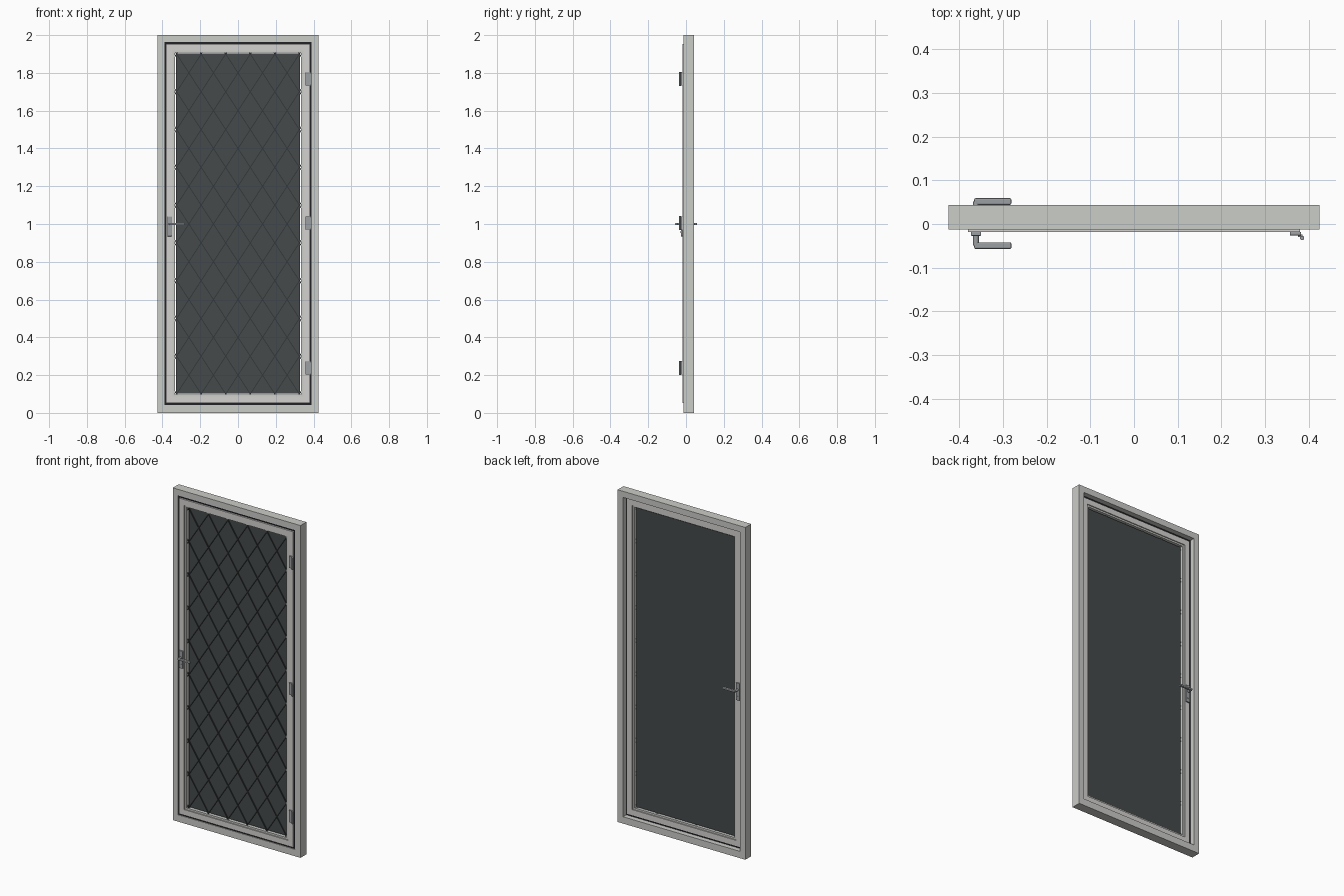
import bpy, bmesh, math
from mathutils import Vector, Matrix

if "Cube" in bpy.data.objects:
    bpy.data.objects.remove(bpy.data.objects["Cube"])


def material(name, rgb):
    m = bpy.data.materials.new(name)
    m.diffuse_color = (*rgb, 1)
    m.use_nodes = True
    m.node_tree.nodes["Principled BSDF"].inputs["Base Color"].default_value = m.diffuse_color
    return m


PAINT = material("painted_metal", (0.60, 0.61, 0.58))
LEAF = material("leaf_metal", (0.66, 0.65, 0.63))
STEEL = material("steel", (0.33, 0.35, 0.36))
RUBBER = material("rubber", (0.015, 0.015, 0.02))
MESH = material("screen_mesh", (0.06, 0.068, 0.07))
GRILLE = material("grille_metal", (0.035, 0.04, 0.042))


def finish(name, bm, mat, bevel=0):
    bmesh.ops.recalc_face_normals(bm, faces=bm.faces)
    me = bpy.data.meshes.new(name)
    bm.to_mesh(me)
    bm.free()
    ob = bpy.data.objects.new(name, me)
    bpy.context.collection.objects.link(ob)
    me.materials.append(mat)
    if bevel:
        mod = ob.modifiers.new("bevel", 'BEVEL')
        mod.width, mod.segments = bevel, 2
    return ob


def box(name, lo, hi, mat, bevel=0):
    bm = bmesh.new()
    lo, hi = Vector(lo), Vector(hi)
    bmesh.ops.create_cube(bm, size=1, matrix=Matrix.Translation((lo + hi) / 2) @ Matrix.Diagonal((*(hi - lo), 1)))
    return finish(name, bm, mat, bevel)


def ring(name, outer, inner, y0, y1, mat):
    """Mitred rectangular frame; outer and inner are (half width, bottom, top)."""
    bm = bmesh.new()
    loops = []
    for (w, b, t), y in ((outer, y0), (inner, y0), (inner, y1), (outer, y1)):
        loops.append([bm.verts.new((x, y, z)) for x, z in ((-w, b), (w, b), (w, t), (-w, t))])
    for i in range(4):
        a, c = loops[i], loops[(i + 1) % 4]
        for k in range(4):
            n = (k + 1) % 4
            bm.faces.new((a[k], a[n], c[n], c[k]))
    return finish(name, bm, mat)


def rod(name, p, q, r, mat, sides=20):
    p, q = Vector(p), Vector(q)
    bm = bmesh.new()
    rot = (q - p).to_track_quat('Z', 'Y').to_matrix().to_4x4()
    bmesh.ops.create_cone(bm, cap_ends=True, segments=sides, radius1=r, radius2=r,
                          depth=(q - p).length, matrix=Matrix.Translation((p + q) / 2) @ rot)
    for f in bm.faces:
        f.smooth = len(f.verts) == 4
    return finish(name, bm, mat)


# Fixed frame, dark seal, moving leaf and its inner bead
ring("outer_frame", (0.425, 0, 2), (0.389, 0.041, 1.963), -0.013, 0.043, PAINT)
ring("rubber_seal", (0.389, 0.041, 1.963), (0.380, 0.052, 1.952), -0.008, 0.012, RUBBER)
ring("door_leaf", (0.380, 0.052, 1.952), (0.346, 0.086, 1.918), -0.018, 0.018, LEAF)
ring("glazing_bead", (0.346, 0.086, 1.918), (0.333, 0.097, 1.908), -0.012, 0.012, PAINT)

# Screen panel, with a narrow gap to the bead
W, B, T = 0.327, 0.102, 1.902
box("screen_panel", (-W, -0.001, B), (W, 0.003, T), MESH)

# Diamond grille: two families of slanted bars clipped to the opening
bm = bmesh.new()
DX, DZ = 0.13, 0.2
slope = DZ / DX
gw, gb, gt = 0.334, 0.096, 1.909
for sign in (-1, 1):
    for i in range(-2, 14):
        zc = 0.0 + i * DZ
        pts = []
        # z = zc + sign * slope * x
        x0, x1 = sorted((sign * (gb - zc) / slope, sign * (gt - zc) / slope))
        x0, x1 = max(x0, -gw), min(x1, gw)
        if x1 - x0 < 0.01:
            continue
        p = Vector((x0, -0.004, zc + sign * slope * x0))
        q = Vector((x1, -0.004, zc + sign * slope * x1))
        rot = Matrix.Rotation(-math.atan2(q.z - p.z, q.x - p.x), 4, 'Y')
        bmesh.ops.create_cube(bm, size=1, matrix=Matrix.Translation((p + q) / 2) @ rot
                              @ Matrix.Diagonal(((q - p).length, 0.006, 0.005, 1)))
finish("diamond_grille", bm, GRILLE)

# Three hinges on the right
for i, z in enumerate((0.238, 1.005, 1.768)):
    box(f"hinge_plate_{i}", (0.357, -0.026, z - 0.036), (0.383, -0.018, z + 0.036), STEEL, 0.001)
    box(f"hinge_link_{i}", (0.376, -0.030, z - 0.030), (0.386, -0.024, z + 0.030), STEEL)
    rod(f"hinge_barrel_{i}", (0.385, -0.032, z - 0.037), (0.385, -0.032, z + 0.037), 0.005, STEEL)

# Lever handles on both sides
for side, face, y0, y1 in (("front", -0.018, -0.057, -0.042), ("back", 0.018, 0.044, 0.059)):
    s = -1 if face < 0 else 1
    lo, hi = sorted((face, face + s * 0.009))
    box(f"handle_plate_{side}", (-0.374, lo, 0.935), (-0.350, hi, 1.04), STEEL, 0.002)
    rod(f"handle_spindle_{side}", (-0.362, face, 1.0), (-0.362, (y0 + y1) / 2, 1.0), 0.0065, STEEL)
    box(f"handle_lever_{side}", (-0.366, y0, 0.995), (-0.281, y1, 1.006), STEEL, 0.003)
    rod(f"keyhole_{side}", (-0.362, face, 0.958), (-0.362, face + s * 0.011, 0.958), 0.005, STEEL)
